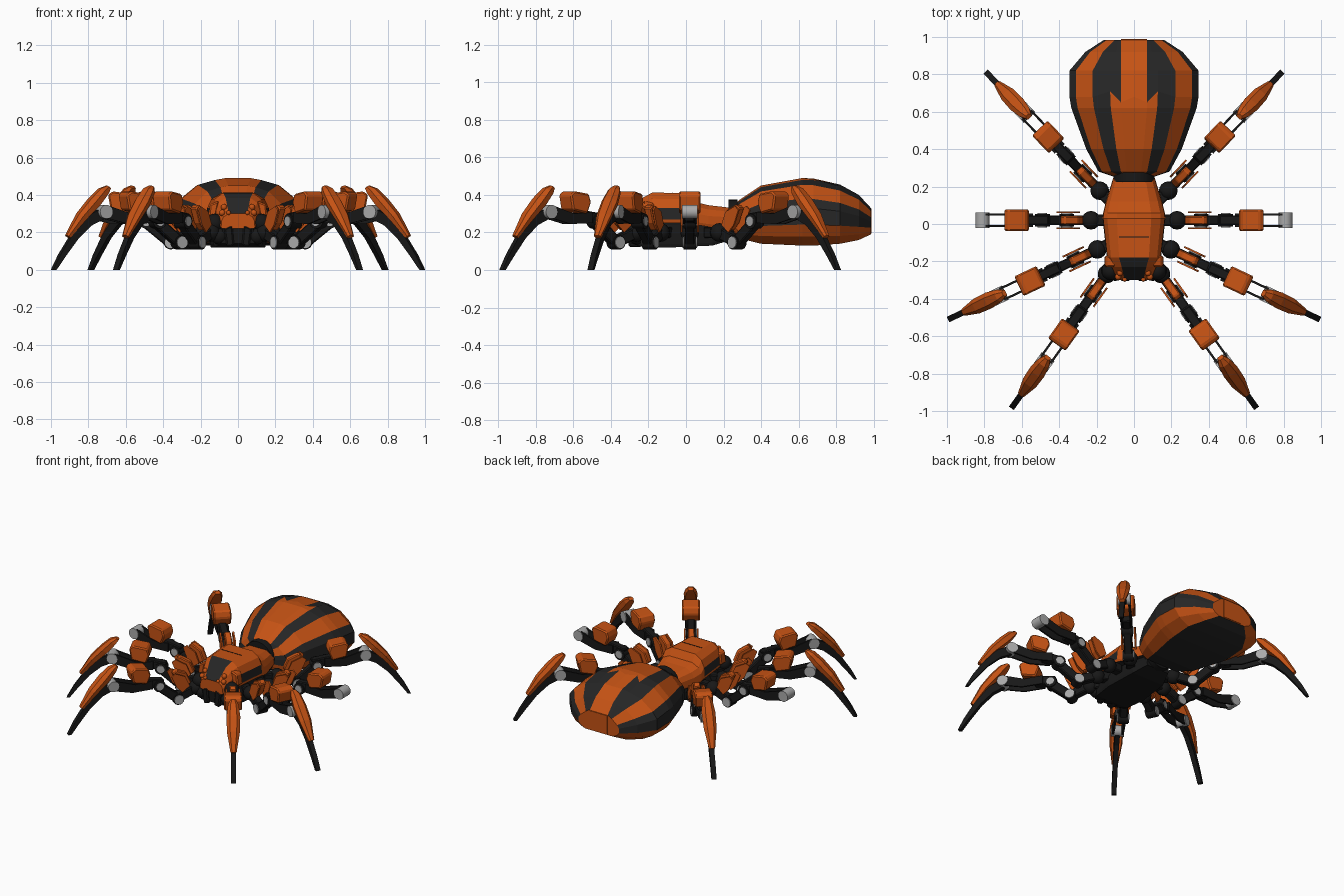
import bpy, bmesh, math
from mathutils import Matrix, Vector

old = bpy.data.objects.get("Cube")
if old:
    bpy.data.objects.remove(old, do_unlink=True)


def material(name, rgb):
    m = bpy.data.materials.new(name)
    m.use_nodes = True
    m.diffuse_color = (*rgb, 1)
    m.node_tree.nodes["Principled BSDF"].inputs["Base Color"].default_value = (*rgb, 1)
    return m


ORANGE = material("burnt orange", (0.56, 0.085, 0.007))
CHARCOAL = material("charcoal", (0.019, 0.019, 0.019))
BLACK = material("black", (0.009, 0.009, 0.009))
GREY = material("joint grey", (0.4, 0.4, 0.4))
I = Matrix.Identity(4)


def finish(name, bm, mats, place=I, bevel=0, smooth=False):
    bmesh.ops.recalc_face_normals(bm, faces=bm.faces[:])
    me = bpy.data.meshes.new(name)
    bm.to_mesh(me)
    bm.free()
    for m in mats:
        me.materials.append(m)
    ob = bpy.data.objects.new(name, me)
    bpy.context.collection.objects.link(ob)
    ob.matrix_world = place
    if bevel:
        b = ob.modifiers.new("bevel", "BEVEL")
        b.width, b.segments = bevel, 1
    if smooth:
        bpy.ops.object.select_all(action="DESELECT")
        ob.select_set(True)
        bpy.context.view_layer.objects.active = ob
        bpy.ops.object.shade_smooth_by_angle()
    return ob


def loft(name, rings, mats, rule=None, place=I):
    """Skin closed rings of equal length; rule(ring, column) picks the colour."""
    bm = bmesh.new()
    rows = [[bm.verts.new(p) for p in ring] for ring in rings]
    n = len(rows[0])
    for i in range(len(rows) - 1):
        for j in range(n):
            k = (j + 1) % n
            f = bm.faces.new((rows[i][j], rows[i][k], rows[i + 1][k], rows[i + 1][j]))
            f.material_index = rule(i, j) if rule else 0
    bm.faces.new(rows[0])
    bm.faces.new(rows[-1])
    return finish(name, bm, mats, place)


def prism(name, profile, half, mat, place=I, y=0, bevel=0):
    """Extrude an x-z outline sideways."""
    bm = bmesh.new()
    f = bm.faces.new([bm.verts.new((x, y - half, z)) for x, z in profile])
    out = bmesh.ops.extrude_face_region(bm, geom=[f])["geom"]
    verts = [v for v in out if isinstance(v, bmesh.types.BMVert)]
    bmesh.ops.translate(bm, vec=(0, 2 * half, 0), verts=verts)
    return finish(name, bm, [mat], place, bevel)


def bar(name, a, b, thick, half, mat, place=I, y=0):
    """Straight beam between two x-z points."""
    a, b = Vector(a), Vector(b)
    d = (b - a).normalized()
    n = Vector((-d.y, d.x)) * thick / 2
    prism(name, [a + n, b + n, b - n, a - n], half, mat, place, y, 0.006)


def pin(name, x, z, radius, half, mat, place=I, y=0):
    """Cylinder lying along y."""
    bm = bmesh.new()
    m = Matrix.Translation((x, y, z)) @ Matrix.Rotation(math.pi / 2, 4, "X")
    bmesh.ops.create_cone(bm, cap_ends=True, segments=20, radius1=radius,
                          radius2=radius, depth=2 * half, matrix=m)
    finish(name, bm, [mat], place, smooth=True)


def ball(name, pos, radius, mat, place=I, scale=(1, 1, 1)):
    bm = bmesh.new()
    m = Matrix.Translation(pos) @ Matrix.Diagonal((*scale, 1))
    bmesh.ops.create_uvsphere(bm, u_segments=14, v_segments=8, radius=radius, matrix=m)
    finish(name, bm, [mat], place, smooth=True)


def mirrored(half):
    """Close a half outline, top centre to bottom centre, across x = 0."""
    return half + [(-x, y, z) for x, y, z in half[-2:0:-1]]


def band(j, count):
    """Column number counted from the top on either side."""
    return min(j, 2 * (count - 1) - 1 - j)


# Abdomen: lofted shell with lengthwise stripes and a notched centre stripe
SHAPE = [(0, 1), (.2, 1), (.37, .95), (.64, .82), (.9, .45), (1, .2),
         (1, -.3), (.88, -.7), (.66, -1), (0, -1)]


def abdomen_ring(y, w, top, bottom):
    mid = (top + bottom) / 2 - 0.02
    half = []
    for k, (fx, fz) in enumerate(SHAPE):
        x = fx * w
        if y > 0.6 and k in (1, 2):
            x = 0.07 if k == 1 else max(x, 0.085)
        notch = {1: -0.03, 2: 0.03}.get(k, 0) if y == 0.68 else 0
        half.append((x, y + notch, mid + fz * (top - mid if fz > 0 else mid - bottom)))
    return mirrored(half)


def abdomen_colour(i, j):
    k = band(j, len(SHAPE))
    if k == 1:
        return 0 if i < 4 else 1
    return [0, 0, 1, 0, 1, 1, 0, 0, 1][k]


loft("abdomen", [abdomen_ring(*r) for r in (
    (.25, .1, .33, .2), (.28, .19, .37, .17), (.4, .255, .45, .14),
    (.62, .335, .49, .13), (.68, .345, .487, .13), (.82, .345, .455, .14),
    (.92, .26, .4, .16), (.985, .16, .33, .19))], [ORANGE, CHARCOAL], abdomen_colour)
prism("abdomen_tail_stripe", [(-.07, .195), (.07, .195), (.07, .328), (-.07, .328)],
      0.003, ORANGE, y=0.986)
pin("waist_collar", 0, 0.265, 0.11, 0.025, BLACK, y=0.25)

# Thorax: orange carapace with dark side windows and visor
CROSS = [(0, 1), (.55, 1), (.85, .8), (.98, .5), (1, .12), (.97, 0), (0, 0)]


def body_ring(y, w, top, bottom):
    return mirrored([(fx * w, y, bottom + fz * (top - bottom)) for fx, fz in CROSS])


def carapace_colour(i, j):
    k = band(j, len(CROSS))
    window = k == 3 and 2 < i < 5
    visor = k == 0 and i > 3
    return 1 if window or visor or k == 5 else 0


loft("carapace", [body_ring(*r) for r in (
    (.25, .11, .33, .23), (.12, .15, .345, .23), (.06, .165, .36, .24),
    (.03, .168, .41, .25), (-.18, .145, .412, .25), (-.23, .12, .385, .25),
    (-.3, .09, .3, .22))], [ORANGE, CHARCOAL], carapace_colour)
loft("underbody", [body_ring(*r) for r in (
    (.24, .09, .26, .16), (.14, .13, .26, .13), (-.08, .15, .27, .12),
    (-.22, .13, .26, .12), (-.29, .09, .25, .14))], [BLACK])
prism("carapace_cross_seam", [(-.08, .409), (.08, .409), (.08, .413), (-.08, .413)],
      0.002, BLACK, y=-0.07)

# Face: eyes, cheeks and jaws
for s in (1, -1):
    side = "left" if s > 0 else "right"
    for n, (x, y, z, r) in enumerate(((.075, -.262, .335, .017), (.085, -.283, .305, .017),
                                      (.05, -.297, .305, .012))):
        ball(f"{side}_eye_{n + 1}", (s * x, y, z), r, ORANGE)
    ball(f"{side}_cheek", (s * .125, -.25, .25), 0.05, BLACK)
    ball(f"{side}_lower_cheek", (s * .1, -.26, .18), 0.045, BLACK)
    prism(f"{side}_jaw", [(s * .02, .13), (s * .06, .12), (s * .075, .22), (s * .03, .24)],
          0.035, BLACK, y=-0.27, bevel=0.008)
    prism(f"{side}_brow", [(s * .12, .27), (s * .16, .27), (s * .15, .35), (s * .1, .37)],
          0.03, ORANGE, y=-0.2, bevel=0.008)


def claw_ring(x, z, w, depth):
    """Shield section: narrow outer face, wide middle, narrow back."""
    def at(f, t):
        return (x - 0.8 * depth * f, t * w, z - 0.55 * depth * f)
    return [at(0, .5), at(.4, 1), at(1, .8), at(1, -.8), at(.4, -1), at(0, -.5)]


SPIKE = [(.57, .34), (.68, .28), (.77, .17), (.83, .08), (.872, 0), (.852, 0),
         (.80, .07), (.72, .17), (.64, .24), (.55, .28)]
BOX = [(.32, .36), (.335, .405), (.43, .42), (.455, .4), (.44, .32), (.345, .3)]
GUARD = [(.03, .25), (.06, .32), (.13, .35), (.155, .33), (.12, .25), (.08, .21)]


def leg(name, x, y, angle, side, clawed):
    """Leg in its own frame: x runs outward, y across, z up."""
    place = Matrix.Translation((side * x, y, 0)) @ Matrix.Rotation(
        angle if side > 0 else math.pi - angle, 4, "Z")
    ball(name + "_hip", (-.01, 0, .2), 0.05, BLACK, place)
    bar(name + "_hip_link", (-.1, .2), (0, .2), 0.06, 0.03, BLACK, place)
    bar(name + "_upper", (0, .2), (.12, .15), 0.06, 0.026, BLACK, place)
    bar(name + "_middle", (.12, .145), (.26, .26), 0.06, 0.026, BLACK, place)
    bar(name + "_forearm", (.22, .27), (.36, .29), 0.06, 0.026, BLACK, place)
    pin(name + "_elbow", .12, .147, 0.038, 0.034, BLACK, place)
    pin(name + "_elbow_pin", .12, .147, 0.031, 0.039, GREY, place)
    pin(name + "_wrist", .25, .26, 0.04, 0.034, BLACK, place)
    pin(name + "_wrist_pin", .25, .26, 0.026, 0.038, GREY, place)
    prism(name + "_box", BOX, 0.058, ORANGE, place, bevel=0.008)
    prism(name + "_guard", GUARD, 0.022, ORANGE, place, bevel=0.006)
    for s in (1, -1):
        prism(name + "_guard_cheek", [(px + .02, pz - .01) for px, pz in GUARD],
              0.005, ORANGE, place, s * 0.043)
        prism(name + "_rail", [(.3, .31), (.42, .3), (.56, .345), (.595, .33), (.595, .29),
                               (.56, .275), (.44, .245), (.3, .25)],
              0.006, BLACK, place, s * 0.031)
    pin(name + "_knee_pin", .57, .31, 0.037, 0.042, GREY, place)
    if clawed:
        prism(name + "_spike", SPIKE, 0.016, BLACK, place)
        loft(name + "_claw", [claw_ring(*r) for r in (
            (.55, .45, .018, .025), (.59, .435, .035, .05), (.65, .38, .045, .06),
            (.72, .3, .042, .05), (.79, .185, .02, .025))], [ORANGE], place=place)


for side, label in ((1, "left"), (-1, "right")):
    leg(label + "_front_leg", .15, -.275, math.atan2(-.815, .58), side, True)
    leg(label + "_second_leg", .205, -.14, math.atan2(-.425, .905), side, True)
    leg(label + "_third_leg", .24, .02, 0, side, False)
    leg(label + "_rear_leg", .19, .185, math.atan2(.72, .69), side, True)
